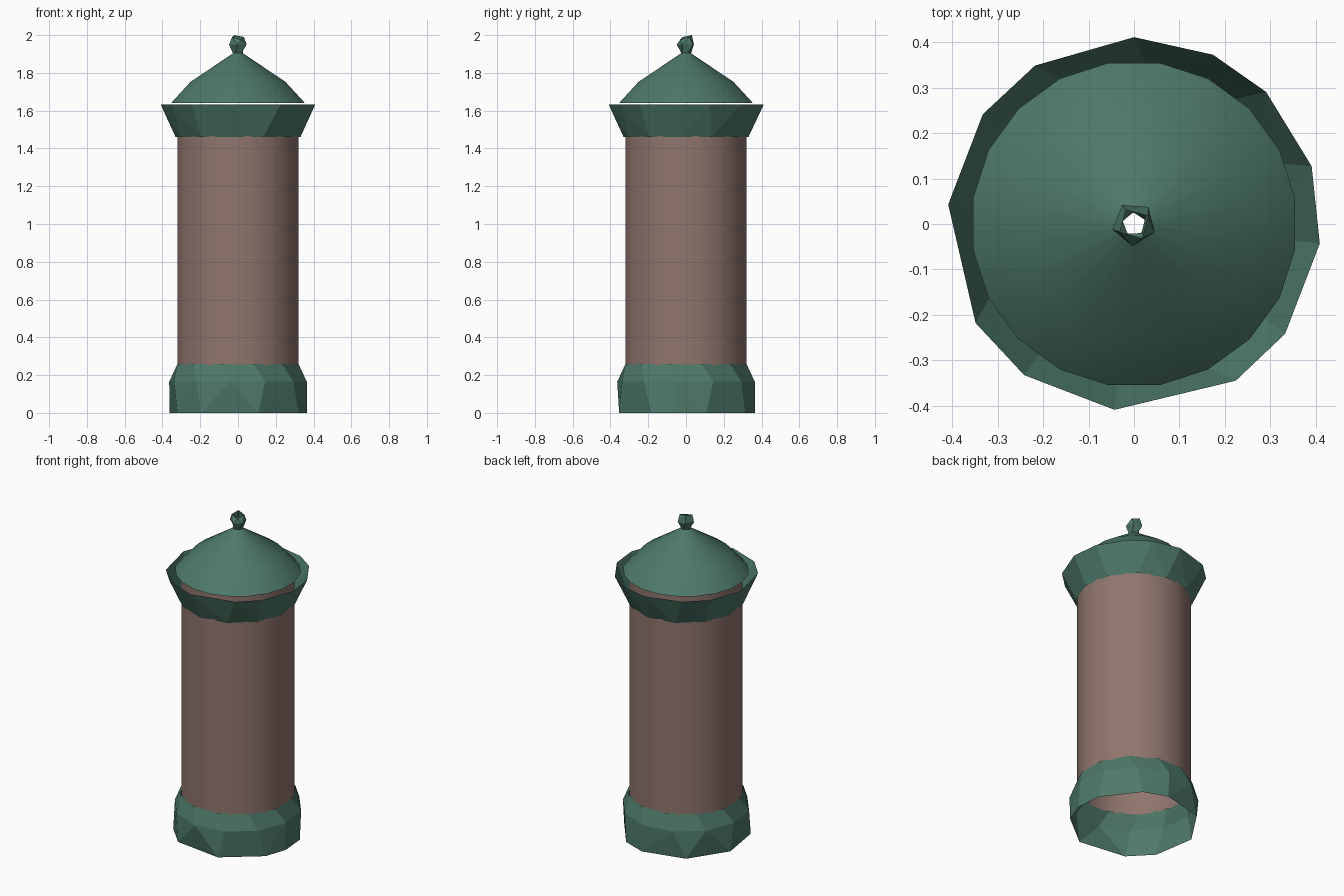
import bpy, bmesh
from math import radians, cos, sin

if "Cube" in bpy.data.objects:
    bpy.data.objects.remove(bpy.data.objects["Cube"])


def material(name, rgb):
    m = bpy.data.materials.new(name)
    m.diffuse_color = (*rgb, 1)
    m.use_nodes = True
    m.node_tree.nodes["Principled BSDF"].inputs["Base Color"].default_value = m.diffuse_color
    return m


green = material("green_metal", (0.075, 0.19, 0.14))
brown = material("brown_panel", (0.28, 0.18, 0.155))


def even(n, start=0):
    return [start + 360 * i / n for i in range(n)]


def shell(name, rings, mat, smooth=False):
    """Open shell through rings of (angles, radius, z); ring side counts may differ."""
    bm = bmesh.new()
    loops = []
    for angles, r, z in rings:
        vs = [bm.verts.new((r * cos(radians(a)), r * sin(radians(a)), z)) for a in angles]
        loops.append([bm.edges.new((vs[i - 1], vs[i])) for i in range(len(vs))])
    for low, high in zip(loops, loops[1:]):
        bmesh.ops.bridge_loops(bm, edges=low + high)
    bmesh.ops.recalc_face_normals(bm, faces=bm.faces)
    # Open shells: make sure the normals face outwards
    if sum(f.normal.x * f.calc_center_median().x + f.normal.y * f.calc_center_median().y
           for f in bm.faces) < 0:
        bmesh.ops.reverse_faces(bm, faces=bm.faces)
    me = bpy.data.meshes.new(name)
    bm.to_mesh(me)
    bm.free()
    me.materials.append(mat)
    ob = bpy.data.objects.new(name, me)
    bpy.context.collection.objects.link(ob)
    if smooth:
        bpy.ops.object.select_all(action='DESELECT')
        ob.select_set(True)
        bpy.context.view_layer.objects.active = ob
        bpy.ops.object.shade_smooth_by_angle(angle=radians(40))
    return ob


# Irregular faceted plinth, open underneath
foot = [-150, -122, -73, -30, -8, 17, 58, 82, 125, 168]
shell("base", [(foot, 0.37, 0), (even(12, -157), 0.367, 0.165),
               (even(12, -165), 0.332, 0.258)], green)

# Poster column, an open tube running up into the cornice
side20 = even(20, 9)
shell("column", [(side20, 0.325, 0.25), (side20, 0.325, 1.63)], brown, True)

# Faceted flaring cornice
rim = [-148, -126, -96, -57, -36, -6, 18, 45, 65, 90, 122, 144, 174]
shell("cornice", [(even(12, -156), 0.332, 1.46), (rim, 0.411, 1.632)], green)

# Smooth conical roof with a small hole at the tip
shell("roof", [(side20, 0.359, 1.64), (side20, 0.255, 1.752),
               (side20, 0.025, 1.905)], green, True)

# Small faceted finial, open through the middle
finial = shell("finial", [(even(5, 20), 0.026, 1.9), (even(5, 50), 0.049, 1.95),
                          (even(4, 30), 0.036, 1.99)], green)
finial.data.vertices[-1].co.z = 1.975
finial.data.vertices[-3].co.z = 2.0
